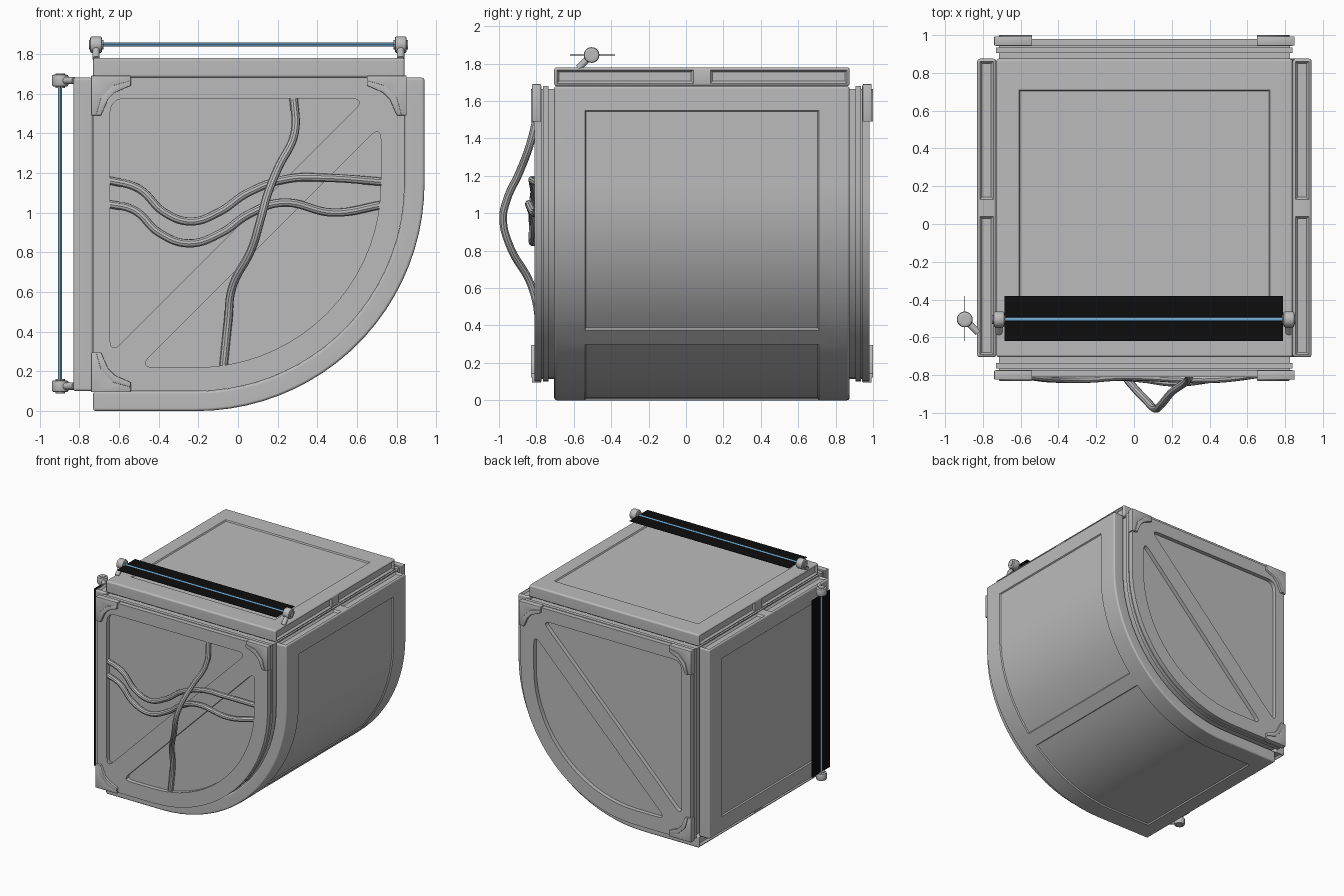
import bpy, bmesh, math
from mathutils import Vector

cube = bpy.data.objects.get("Cube")
if cube:
    bpy.data.objects.remove(cube, do_unlink=True)


def material(name, rgb):
    m = bpy.data.materials.new(name)
    m.use_nodes = True
    m.diffuse_color = (*rgb, 1)
    bsdf = next(n for n in m.node_tree.nodes if n.type == 'BSDF_PRINCIPLED')
    bsdf.inputs["Base Color"].default_value = (*rgb, 1)
    return m


GREY = material("grey_metal", (0.5, 0.5, 0.5))
BLUE = material("blue_light", (0.17, 0.42, 0.66))
BLACK = material("black", (0.004, 0.004, 0.004))

MID = 0.085                       # middle of the body along y
L, R, B, T = -0.73, 0.84, 0.10, 1.68   # core box
CX, CZ, RAD = -0.21, 1.15, 1.05   # rounded lower corner of the core


def arc(radius, a0=0, a1=90, n=18):
    """Points of the lower corner arc, from the side round to the bottom."""
    angles = [math.radians(a0 + (a1 - a0) * i / n) for i in range(n + 1)]
    return [(CX + radius * math.cos(a), CZ - radius * math.sin(a)) for a in angles]


def add_mesh(name, bm, mat=GREY):
    bmesh.ops.recalc_face_normals(bm, faces=bm.faces)
    me = bpy.data.meshes.new(name)
    bm.to_mesh(me)
    bm.free()
    ob = bpy.data.objects.new(name, me)
    me.materials.append(mat)
    bpy.context.collection.objects.link(ob)
    return ob


def bevel_sharp(bm, width, segments):
    bm.normal_update()
    edges = [e for e in bm.edges if e.calc_face_angle(0) > math.radians(35)]
    bmesh.ops.bevel(bm, geom=edges, offset=width, segments=segments,
                    affect='EDGES', profile=0.5, clamp_overlap=True)


def prism(name, pts, y0, y1, mat=GREY, bevel=0):
    """Extrude an x-z outline along y."""
    bm = bmesh.new()
    face = bm.faces.new([bm.verts.new((x, y0, z)) for x, z in pts])
    ext = bmesh.ops.extrude_face_region(bm, geom=[face])
    moved = [v for v in ext["geom"] if isinstance(v, bmesh.types.BMVert)]
    bmesh.ops.translate(bm, verts=moved, vec=(0, y1 - y0, 0))
    bmesh.ops.recalc_face_normals(bm, faces=bm.faces)
    if bevel:
        bevel_sharp(bm, bevel, 2)
    return add_mesh(name, bm, mat)


def box(name, lo, hi, mat):
    outline = [(lo[0], lo[2]), (hi[0], lo[2]), (hi[0], hi[2]), (lo[0], hi[2])]
    return prism(name, outline, lo[1], hi[1], mat)


def tube(name, p, q, radius, mat=GREY, bevel=0):
    bm = bmesh.new()
    d = q - p
    bmesh.ops.create_cone(bm, cap_ends=True, segments=20, radius1=radius,
                          radius2=radius, depth=d.length)
    if bevel:
        bevel_sharp(bm, bevel, 2)
    bmesh.ops.transform(bm, verts=bm.verts, matrix=d.to_track_quat('Z', 'Y').to_matrix().to_4x4())
    bmesh.ops.translate(bm, verts=bm.verts, vec=(p + q) / 2)
    return add_mesh(name, bm, mat)


def panel(name, path, thick, frame_cells):
    """Sweep a slab along (x, z, nx, nz) stations, sink its fields and end slots."""
    ys = [MID - 0.79, -0.54, 0.04, 0.13, 0.71, MID + 0.79]
    bm = bmesh.new()
    grid = [[[bm.verts.new((x + nx * h, y, z + nz * h)) for y in ys]
             for x, z, nx, nz in path] for h in (0, thick)]
    n, m = len(path), len(ys)
    for i in range(n - 1):
        for j in range(m - 1):
            for h in (0, 1):
                g = grid[h]
                f = bm.faces.new((g[i][j], g[i + 1][j], g[i + 1][j + 1], g[i][j + 1]))
                if h and i not in frame_cells and 0 < j < m - 2:
                    f.material_index = 1
        for j in (0, m - 1):
            a, b = grid
            bm.faces.new((a[i][j], a[i + 1][j], b[i + 1][j], b[i][j]))
    for i in (0, n - 1):
        for j in range(m - 1):
            a, b = grid
            f = bm.faces.new((a[i][j], a[i][j + 1], b[i][j + 1], b[i][j]))
            f.material_index = 2 if j != 2 else 0
    bmesh.ops.recalc_face_normals(bm, faces=bm.faces)
    bevel_sharp(bm, 0.014, 3)
    bm.normal_update()
    ends = []
    for i, k in ((0, 1), (n - 1, n - 2)):
        ends.append(Vector((path[i][0] - path[k][0], 0, path[i][1] - path[k][1])).normalized())
    fields = [f for f in bm.faces if f.material_index == 1]
    slots = [f for f in bm.faces if f.material_index == 2
             and max(f.normal.dot(e) for e in ends) > 0.999]
    bmesh.ops.inset_region(bm, faces=fields, thickness=0.006, depth=-0.01, use_even_offset=True)
    bmesh.ops.inset_region(bm, faces=slots, thickness=0.012, depth=-0.015, use_even_offset=True)
    for f in bm.faces:
        f.material_index = 0
    return add_mesh(name, bm)


def fillet(pts):
    """Round the corners of an outline given as (x, z, trim)."""
    out = []
    for i, (x, z, r) in enumerate(pts):
        p = Vector((x, z))
        if not r:
            out.append(p)
            continue
        a = p + (Vector(pts[i - 1][:2]) - p).normalized() * r
        c = p + (Vector(pts[(i + 1) % len(pts)][:2]) - p).normalized() * r
        out += [a * (1 - t) ** 2 + p * 2 * t * (1 - t) + c * t * t for t in (k / 6 for k in range(7))]
    return out


def curve_object(name, dims):
    cu = bpy.data.curves.new(name, 'CURVE')
    cu.dimensions = dims
    cu.materials.append(GREY)
    ob = bpy.data.objects.new(name, cu)
    bpy.context.collection.objects.link(ob)
    return ob, cu


# Core and the three outer panels
inset = 0.015
core = [(L + inset, T - inset), (R - inset, T - inset)] + arc(RAD - inset) + [(L + inset, B + inset)]
prism("core", core, MID - 0.86, MID + 0.86)
panel("top_panel", [(x, T, 0, 1) for x in (L, -0.61, 0.72, R)], 0.10, {0, 2})
panel("left_panel", [(L, z, -1, 0) for z in (B, 0.23, 1.55, T)], 0.10, {0, 2})
path = [(R, T, 1, 0), (R, 1.55, 1, 0)]
for x, z in arc(RAD, 0, 42.3, 10) + arc(RAD, 47.7, 90, 10):
    path.append((x, z, (x - CX) / RAD, (z - CZ) / RAD))
path += [(-0.60, B, 0, -1), (L, B, 0, -1)]
panel("curved_panel", path, 0.10, {0, 12, len(path) - 2})

# End plates: backing sheet, windowed frame and corner brackets
outline = [(L, T), (R, T)] + arc(RAD) + [(L, B)]
window_upper = fillet([(-0.645, 1.575, 0.08), (0.645, 1.575, 0.08), (-0.645, 0.285, 0.08)])
window_lower = fillet([(0.72, 1.44, 0.08)] + [(x, z, 0) for x, z in arc(0.93)] + [(-0.50, 0.22, 0.08)])
bracket = [(0, 0), (0.2, 0), (0.2, 0.05), (0.12, 0.08), (0.08, 0.12), (0.05, 0.2), (0, 0.2)]
rib = [(0.2, 0.025), (0.2, 0.05), (0.12, 0.085), (0.085, 0.12), (0.05, 0.2), (0.025, 0.2),
       (0.05, 0.11), (0.11, 0.05)]
for side, label in ((-1, "front"), (1, "back")):
    prism(label + "_backing", outline, MID + side * 0.82, MID + side * 0.85)
    ob, cu = curve_object(label + "_frame", '2D')
    cu.fill_mode = 'BOTH'
    cu.extrude = 0.019
    for pts in (outline, window_upper, window_lower):
        sp = cu.splines.new('POLY')
        sp.points.add(len(pts) - 1)
        for point, (x, z) in zip(sp.points, pts):
            point.co = (x, z, 0, 1)
        sp.use_cyclic_u = True
    ob.rotation_euler.x = math.pi / 2
    ob.location.y = MID + side * 0.876
    for where, x, z, sx, sz in (("top_left", R + 0.01, T + 0.01, -1, -1),
                                ("top_right", L - 0.01, T + 0.01, 1, -1),
                                ("bottom_right", L - 0.01, B - 0.005, 1, 1)):
        for part, shape, depth in (("bracket", bracket, 0.908), ("bracket_rib", rib, 0.915)):
            prism(f"{label}_{where}_{part}", [(x + sx * a, z + sz * b) for a, b in shape],
                  MID + side * 0.86, MID + side * depth, bevel=0.003)

# Dark squares on the front backing sheet
for x, label in ((-0.605, "right"), (0.61, "left")):
    box(label + "_dark_square", (x, -0.769, 0.86), (x + 0.11, -0.7655, 0.97), BLACK)

# Cables across the front
cables = {
    "upper_cable": [(-0.66, -0.785, 1.165), (-0.5, -0.81, 1.12), (-0.37, -0.82, 1.0), (-0.24, -0.82, 0.955),
                    (-0.1, -0.81, 1.0), (0.05, -0.81, 1.1), (0.25, -0.82, 1.17), (0.45, -0.82, 1.175),
                    (0.73, -0.785, 1.155)],
    "lower_cable": [(-0.66, -0.785, 1.045), (-0.52, -0.81, 1.01), (-0.4, -0.82, 0.9), (-0.25, -0.82, 0.845),
                    (-0.08, -0.81, 0.9), (0.05, -0.82, 0.99), (0.22, -0.84, 1.05), (0.48, -0.81, 1.0),
                    (0.73, -0.785, 1.04)],
    "hanging_cable": [(0.28, -0.785, 1.59), (0.285, -0.825, 1.4), (0.2, -0.89, 1.22), (0.145, -0.955, 1.08),
                      (0.115, -0.978, 0.97), (0.07, -0.94, 0.82), (-0.03, -0.83, 0.62),
                      (-0.05, -0.79, 0.45), (-0.075, -0.785, 0.21)],
}
for name, pts in cables.items():
    ob, cu = curve_object(name, '3D')
    cu.bevel_depth = 0.021
    cu.bevel_resolution = 3
    cu.resolution_u = 8
    sp = cu.splines.new('BEZIER')
    sp.bezier_points.add(len(pts) - 1)
    for point, co in zip(sp.bezier_points, pts):
        point.co = co
        point.handle_left_type = point.handle_right_type = 'AUTO'

# Light rods on the top and left panels: rod, end knobs, stems and dark sheet
rods = (("top", lambda t, y, h: Vector((t, y, 1.78 + h)), -0.715, 0.82),
        ("side", lambda t, y, h: Vector((-0.83 - h, y, t)), 0.125, 1.665))
for label, at, start, end in rods:
    yc, h = -0.505, 0.066
    tube(label + "_rod", at(start, yc, h), at(end, yc, h), 0.01, BLUE)
    for t in (start, end):
        tube(label + "_knob", at(t - 0.03, yc, h), at(t + 0.03, yc, h), 0.042, bevel=0.01)
        tube(label + "_knob_hub", at(t - 0.036, yc, h), at(t + 0.036, yc, h), 0.024)
        tube(label + "_stem", at(t, yc, h), at(t, yc - 0.07, -0.005), 0.018)
    a, b = at(start + 0.03, -0.62, h - 0.0015), at(end - 0.03, -0.38, h + 0.0015)
    lo, hi = [[f(u, v) for u, v in zip(a, b)] for f in (min, max)]
    box(label + "_dark_sheet", lo, hi, BLACK)

# Turn curves into meshes and finish the shading
bpy.ops.object.select_all(action='DESELECT')
for ob in bpy.context.scene.objects:
    if ob.type == 'CURVE':
        ob.select_set(True)
        bpy.context.view_layer.objects.active = ob
bpy.ops.object.convert(target='MESH')
bpy.ops.object.select_all(action='DESELECT')
for ob in bpy.context.scene.objects:
    if ob.type == 'MESH':
        ob.select_set(True)
        bpy.context.view_layer.objects.active = ob
bpy.ops.object.shade_smooth_by_angle(angle=math.radians(32))
for name in ("top_panel", "left_panel", "curved_panel"):
    bpy.data.objects[name].modifiers.new("weighted", 'WEIGHTED_NORMAL').keep_sharp = True
